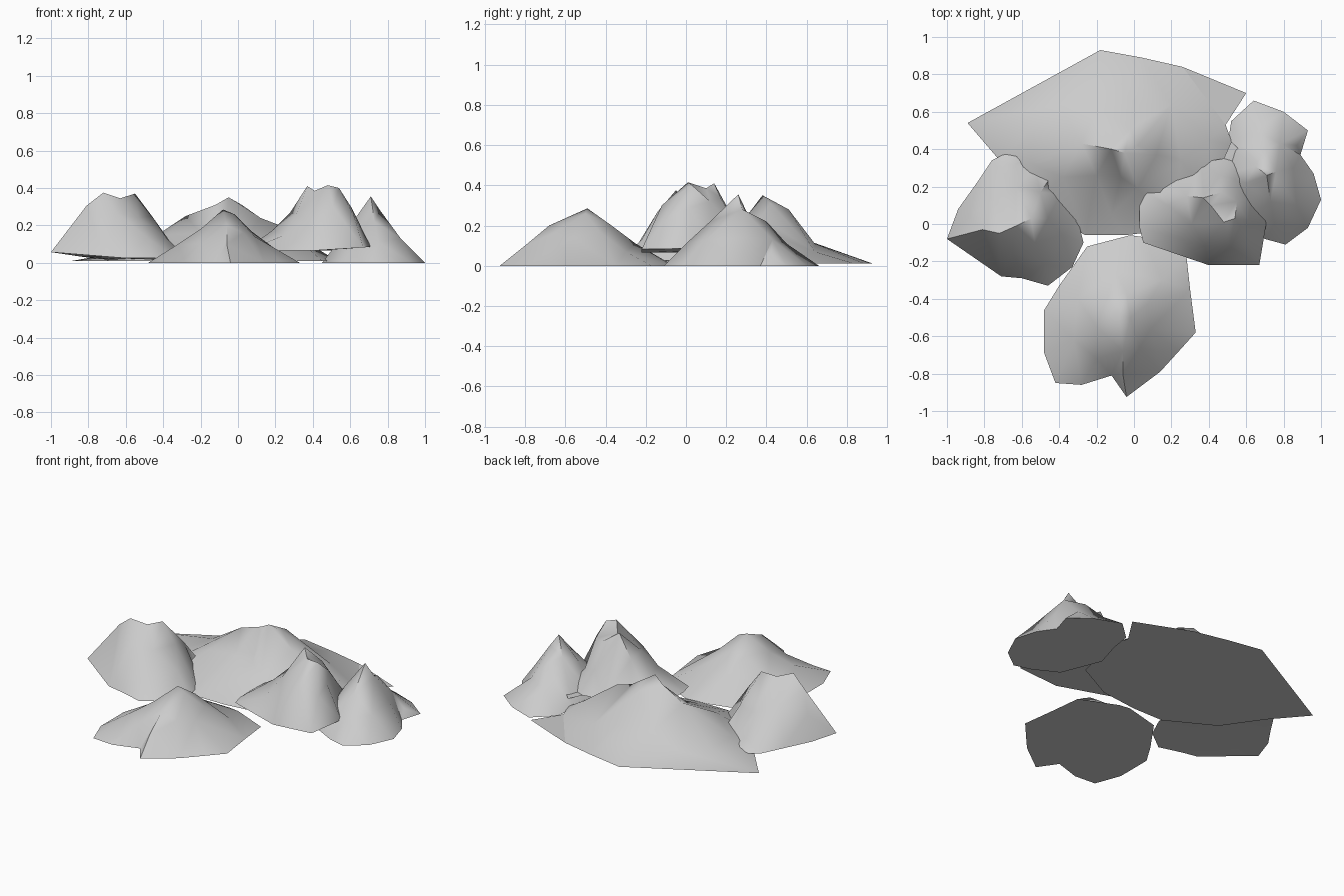
import bpy, bmesh
from mathutils import Vector
from mathutils.geometry import delaunay_2d_cdt


def mountain(name, outline, relief, base):
    """Triangulated slope over an outline with a closed underside."""
    pts = [(x, y, base(x, y)) for x, y in outline] + relief
    n = len(outline)
    out, _, faces, orig, _, _ = delaunay_2d_cdt(
        [Vector(p[:2]) for p in pts], [], [list(range(n))], 1, 1e-5)
    bm = bmesh.new()
    verts, rim = [], {}
    for co, src in zip(out, orig):
        i = src[0] if src else 0
        v = bm.verts.new((co.x, co.y, pts[i][2]))
        verts.append(v)
        if src and i < n:
            rim[i] = v
    for f in faces:
        bm.faces.new([verts[i] for i in f])
    under = bm.faces.new([rim[i] for i in sorted(rim)])
    bmesh.ops.triangulate(bm, faces=[under])
    bmesh.ops.recalc_face_normals(bm, faces=bm.faces)
    me = bpy.data.meshes.new(name)
    bm.to_mesh(me)
    bm.free()
    ob = bpy.data.objects.new(name, me)
    bpy.context.collection.objects.link(ob)
    bpy.ops.object.select_all(action='DESELECT')
    ob.select_set(True)
    bpy.context.view_layer.objects.active = ob
    bpy.ops.object.shade_smooth_by_angle(angle=0.9)


# Left mountain: twin peaks on a base that tilts down to the back
mountain("left_mountain",
    [(-1, -.08), (-.94, .08), (-.84, .22), (-.76, .34), (-.70, .37), (-.62, .40),
     (-.57, .37), (-.53, .30), (-.45, .33), (-.40, .29), (-.43, .2), (-.39, .16),
     (-.30, .02), (-.27, -.10), (-.33, -.23), (-.46, -.33), (-.60, -.29), (-.71, -.28)],
    [(-.72, -.05, .375), (-.63, -.01, .345), (-.55, .03, .37), (-.81, -.03, .305),
     (-.75, .13, .24), (-.63, .20, .19), (-.50, .17, .2), (-.46, .03, .25),
     (-.38, -.06, .13), (-.53, -.10, .24), (-.65, -.14, .27), (-.48, -.22, .13),
     (-.46, .23, .1), (-.64, .31, .08), (-.88, .04, .19)],
    lambda x, y: .025 + max(0, -x - .6) * .08 - max(0, min(.015, y * .05)))

# Wide back mountain with a long crest
mountain("back_mountain",
    [(-.89, .54), (-.71, .33), (-.55, .1), (-.26, -.06), (-.05, -.06), (.2, -.03),
     (.45, .1), (.53, .42), (.49, .53), (.60, .70), (.26, .84), (.04, .89), (-.18, .93)],
    [(-.05, .38, .35), (-.12, .40, .31), (-.28, .43, .25), (-.55, .53, .07),
     (.02, .42, .31), (-.02, .51, .28), (0, .64, .11), (-.4, .64, .06), (.2, .64, .07),
     (-.2, .62, .12), (.12, .37, .24), (.25, .34, .19), (-.07, .25, .16),
     (.02, .19, .10), (-.2, .26, .16), (-.38, .25, .15), (-.12, .05, .06),
     (-.55, .32, .07), (.4, .45, .09)],
    lambda x, y: .01)

# Narrow right mountain
mountain("right_mountain",
    [(.64, .66), (.52, .55), (.50, .42), (.45, .25), (.55, 0), (.70, -.08), (.81, -.11),
     (.93, -.02), (1, .13), (.96, .27), (.89, .37), (.93, .5), (.80, .60)],
    [(.71, .26, .355), (.65, .31, .25), (.76, .28, .28), (.70, .40, .22),
     (.65, .50, .11), (.78, .43, .13), (.85, .30, .14), (.87, .42, .05), (.87, .10, .13),
     (.73, .12, .22), (.75, 0, .11), (.60, .22, .2)],
    lambda x, y: 0)

# Highest mountain, on a raised base
mountain("centre_mountain",
    [(.03, .19), (.03, -.02), (.05, -.10), (.40, -.22), (.67, -.22), (.71, .02),
     (.63, .13), (.62, .25), (.55, .33), (.57, .39), (.52, .44), (.48, .35),
     (.42, .34), (.36, .32), (.20, .28), (.12, .20)],
    [(.48, .01, .415), (.41, .10, .385), (.37, .14, .41), (.54, .03, .40),
     (.55, .12, .32), (.47, .17, .34), (.46, .26, .19), (.28, .15, .27),
     (.18, .10, .17), (.31, 0, .26), (.38, -.12, .22), (.51, -.12, .30),
     (.62, -.08, .25), (.61, .02, .29), (.54, .24, .18), (.25, -.08, .15)],
    lambda x, y: .065 + max(0, x - .5) * .1)

# Front mountain
mountain("front_mountain",
    [(-.02, -.06), (-.25, -.12), (-.40, -.33), (-.48, -.46), (-.48, -.69), (-.42, -.85),
     (-.28, -.86), (-.12, -.81), (-.04, -.925), (.14, -.79), (.24, -.68), (.33, -.58),
     (.30, -.35), (.28, -.17), (.05, -.07)],
    [(-.08, -.49, .285), (-.02, -.50, .26), (-.14, -.39, .2), (-.04, -.37, .2),
     (.07, -.43, .17), (.09, -.56, .14), (-.06, -.68, .2), (-.20, -.55, .18),
     (-.32, -.62, .1), (-.30, -.40, .09), (-.10, -.25, .11), (.15, -.30, .07),
     (-.20, -.72, .1), (-.06, -.80, .1), (.03, -.66, .16), (.12, -.68, .07)],
    lambda x, y: 0)
